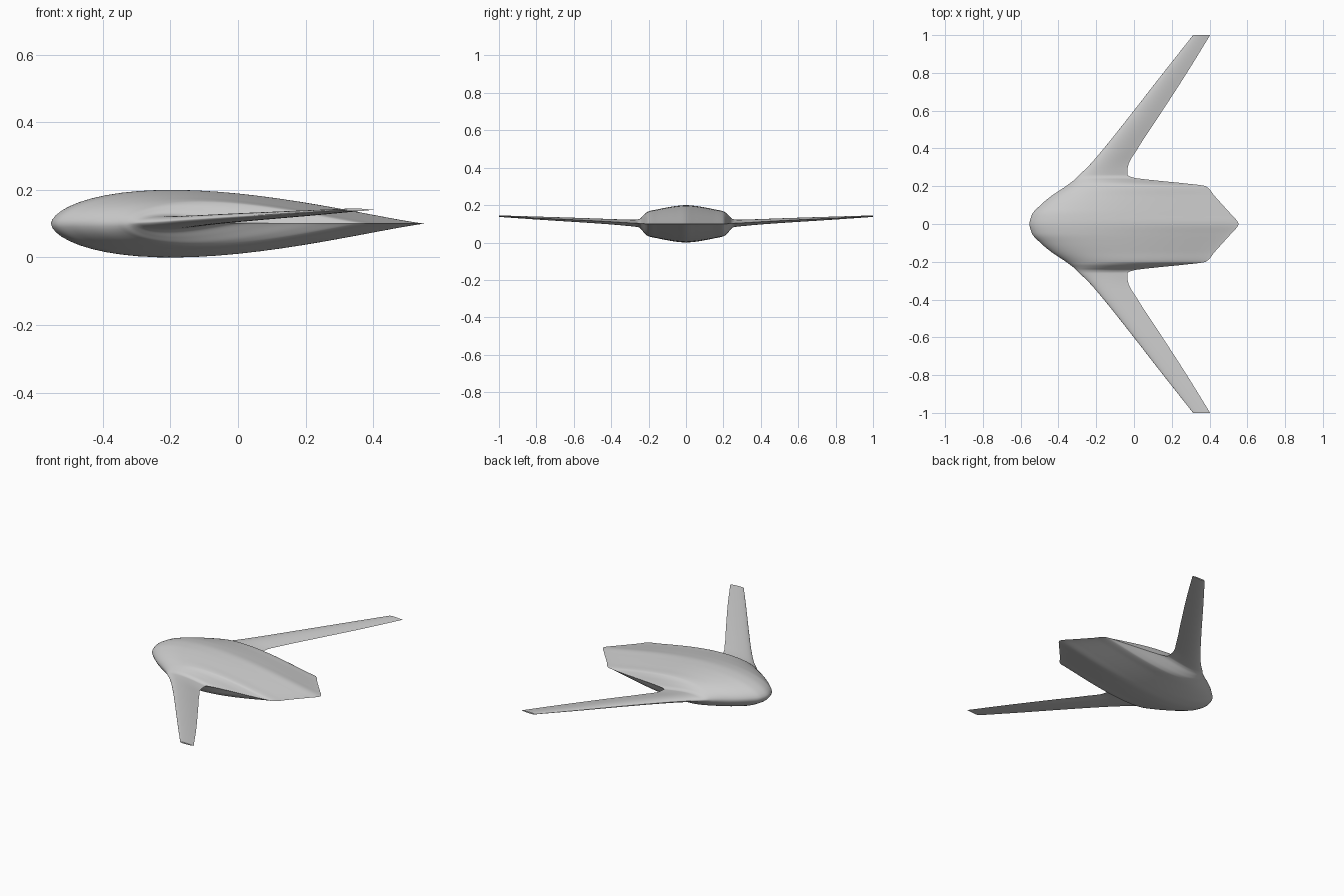
import bpy, bmesh, math

cube = bpy.data.objects.get("Cube")
if cube:
    bpy.data.objects.remove(cube, do_unlink=True)

# Span stations: y, leading edge x, trailing edge x, half thickness, centre height
STATIONS = [
    (0.00, -0.553, 0.553, 0.100, 0.100),
    (0.05, -0.54, 0.515, 0.096, 0.100),
    (0.10, -0.495, 0.47, 0.088, 0.100),
    (0.15, -0.435, 0.425, 0.078, 0.100),
    (0.20, -0.36, 0.38, 0.067, 0.100),
    (0.215, -0.34, 0.27, 0.058, 0.100),
    (0.23, -0.32, 0.12, 0.042, 0.101),
    (0.245, -0.305, 0.00, 0.026, 0.102),
    (0.26, -0.29, -0.035, 0.020, 0.103),
    (0.30, -0.247, -0.033, 0.0175, 0.105),
    (0.40, -0.16, 0.02, 0.0145, 0.111),
    (0.55, -0.04, 0.118, 0.012, 0.119),
    (0.80, 0.155, 0.28, 0.008, 0.131),
    (1.00, 0.313, 0.403, 0.004, 0.141),
]
STEPS = 5       # loft rows between stations
CHORD = 28      # points from nose to tail


def slopes(col):
    """Monotone tangents for one column, flat at the centre line."""
    d = [(b[col] - a[col]) / (b[0] - a[0]) for a, b in zip(STATIONS, STATIONS[1:])]
    inner = [2 * p * q / (p + q) if p * q > 0 else 0 for p, q in zip(d, d[1:])]
    return [0] + inner + [d[-1]]


TANGENTS = {c: slopes(c) for c in range(1, 5)}


def station(i, t):
    """Smoothly interpolated station between rows i and i + 1."""
    a, b = STATIONS[i], STATIONS[i + 1]
    h = b[0] - a[0]
    row = [a[0] + h * t]
    for c in range(1, 5):
        m = TANGENTS[c]
        row.append(a[c] * (1 + 2 * t) * (1 - t) ** 2 + b[c] * t * t * (3 - 2 * t)
                   + h * (m[i] * t * (1 - t) ** 2 - m[i + 1] * t * t * (1 - t)))
    return row


def thickness(s):
    """Aerofoil half thickness along the chord, peak close to 1."""
    return s ** 0.57 * (1 - s) ** 1.2 / 0.329


def section(y, lead, trail, half, z):
    """Closed aerofoil loop: over the top from nose to tail, back underneath."""
    pts = []
    for k in range(2 * CHORD):
        s = (1 - math.cos(math.pi * k / CHORD)) / 2
        side = 1 if k <= CHORD else -1
        s = min(max(s, 0), 1)
        pts.append((lead + (trail - lead) * s, y, z + side * half * thickness(s)))
    return pts


# Loft one half from the centre line to the wing tip
bm = bmesh.new()
rows = [station(i, k / STEPS) for i in range(len(STATIONS) - 1) for k in range(STEPS)]
rows.append(station(len(STATIONS) - 2, 1))
loops = [[bm.verts.new(p) for p in section(*r)] for r in rows]
for a, b in zip(loops, loops[1:]):
    for k in range(len(a)):
        n = (k + 1) % len(a)
        bm.faces.new((a[k], a[n], b[n], b[k]))

# Wing tip cap
tip = loops[-1]
for k in range(CHORD):
    quad = [tip[k], tip[k + 1], tip[-k - 1], tip[-k]]
    bm.faces.new(list(dict.fromkeys(quad)))

# Mirror to the other side and weld the centre line
copy = bmesh.ops.duplicate(bm, geom=bm.verts[:] + bm.edges[:] + bm.faces[:])["geom"]
for v in copy:
    if isinstance(v, bmesh.types.BMVert):
        v.co.y = -v.co.y
bmesh.ops.remove_doubles(bm, verts=bm.verts[:], dist=0.00001)
bmesh.ops.recalc_face_normals(bm, faces=bm.faces[:])

mesh = bpy.data.meshes.new("blended_wing_body")
bm.to_mesh(mesh)
bm.free()
body = bpy.data.objects.new("blended_wing_body", mesh)
bpy.context.collection.objects.link(body)

# Plain grey skin
grey = bpy.data.materials.new("light_grey")
grey.use_nodes = True
colour = (0.6, 0.6, 0.6, 1)
grey.diffuse_color = colour
grey.node_tree.nodes["Principled BSDF"].inputs["Base Color"].default_value = colour
mesh.materials.append(grey)

bpy.ops.object.select_all(action="DESELECT")
body.select_set(True)
bpy.context.view_layer.objects.active = body
bpy.ops.object.shade_smooth_by_angle(angle=math.radians(40))
